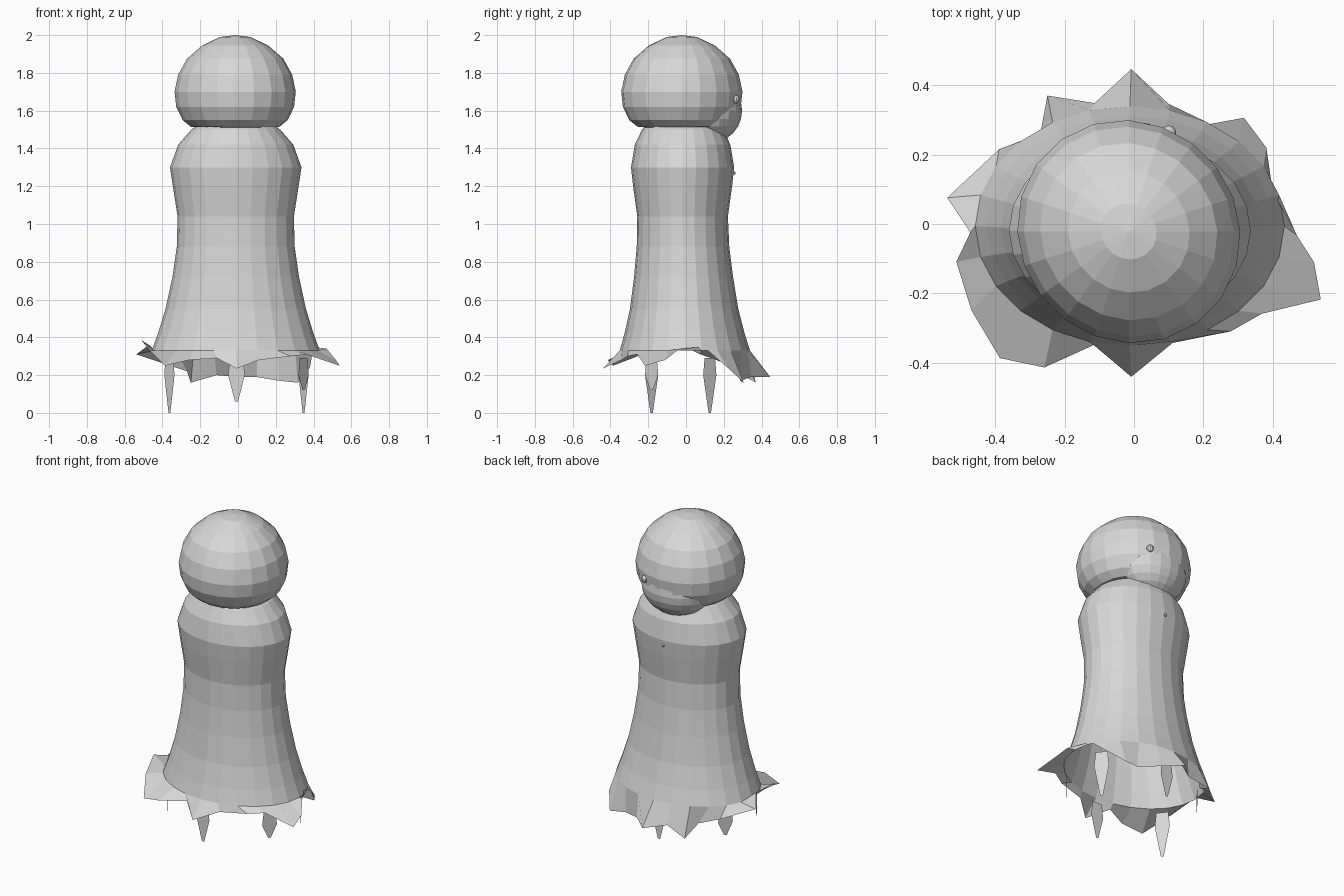
import bpy
import bmesh
from math import sin, cos, pi, radians
from mathutils import Matrix, Vector

old = bpy.data.objects.get("Cube")
if old:
    bpy.data.objects.remove(old, do_unlink=True)

grey = bpy.data.materials.new("plain grey")
grey.use_nodes = True
colour = (0.68, 0.68, 0.68, 1)
grey.diffuse_color = colour
grey.node_tree.nodes["Principled BSDF"].inputs["Base Color"].default_value = colour


def finish(name, bm):
    """Turn a bmesh into a flat shaded grey object."""
    bmesh.ops.recalc_face_normals(bm, faces=bm.faces)
    mesh = bpy.data.meshes.new(name)
    bm.to_mesh(mesh)
    bm.free()
    mesh.materials.append(grey)
    obj = bpy.data.objects.new(name, mesh)
    bpy.context.collection.objects.link(obj)
    return obj


def ring(bm, count, place):
    """Make one loop of vertices; place(k, angle) gives each position."""
    return [bm.verts.new(place(k, 2 * pi * k / count)) for k in range(count)]


def bridge(bm, a, b):
    n = len(a)
    for k in range(n):
        bm.faces.new((a[k], a[(k + 1) % n], b[(k + 1) % n], b[k]))


def ball(name, centre, size, segments, rings):
    bm = bmesh.new()
    bmesh.ops.create_uvsphere(
        bm, u_segments=segments, v_segments=rings, radius=1,
        matrix=Matrix.Translation(centre) @ Matrix.Diagonal((*size, 1)))
    return finish(name, bm)


# Head: a slightly skewed round with a flattened underside
bm = bmesh.new()
cx, cy = -0.015, -0.022
profile = [(0.08, 1.99), (0.175, 1.945), (0.255, 1.875), (0.302, 1.79),
           (0.321, 1.70), (0.312, 1.62), (0.278, 1.55), (0.235, 1.515)]


def head_point(r, z, a):
    r *= 1 - 0.025 * sin(2 * a)
    return cx + r * cos(a), cy + r * sin(a), z


loops = [ring(bm, 20, lambda k, a: head_point(r, z, a)) for r, z in profile]
for a, b in zip(loops, loops[1:]):
    bridge(bm, a, b)
for loop, z in ((loops[0], 2.0), (loops[-1], 1.495)):
    tip = bm.verts.new((cx, cy, z))
    for k in range(len(loop)):
        bm.faces.new((loop[k], loop[(k + 1) % len(loop)], tip))
finish("head", bm)

# Lump low on the back of the head, a bead above it and a small button
ball("head_lump", (-0.025, 0.13, 1.6), (0.215, 0.167, 0.17), 20, 12)
ball("bead", (0.1, 0.262, 1.66), (0.022, 0.022, 0.022), 10, 8)
ball("button", (-0.02, 0.254, 1.27), (0.009, 0.009, 0.009), 8, 6)

# Robe: oval rings from neck to skirt, ending in a ragged flared hem
bm = bmesh.new()
body = [(0.19, 0.18, 1.53), (0.235, 0.215, 1.5), (0.305, 0.253, 1.42),
        (0.348, 0.273, 1.3), (0.333, 0.262, 1.2), (0.308, 0.24, 1.04),
        (0.312, 0.245, 0.88), (0.335, 0.262, 0.72), (0.372, 0.287, 0.55),
        (0.412, 0.318, 0.42), (0.445, 0.345, 0.33)]
loops = [ring(bm, 24, lambda k, a: (-0.012 + rx * cos(a),
                                    -0.018 * min(1, z) + ry * sin(a), z))
         for rx, ry, z in body]
turn = [-4, 13, 30, 44, 53, 74, 91, 108, 124, 136, 151, 172,
        183, 192, 208, 225, 238, 252, 269, 288, 312, 325, 338, 348]
reach = [.47, .41, .44, .44, .36, .36, .446, .366, .446, .375, .444, .543,
         .472, .523, .53, .546, .487, .365, .44, .36, .416, .45, .58, .53]
drop = [.34, .35, .24, .16, .17, .19, .19, .2, .16, .22, .26, .31,
        .36, .385, .33, .25, .28, .29, .235, .28, .3, .31, .25, .28]
loops.append(ring(bm, 24, lambda k, a: (reach[k] * cos(radians(turn[k])),
                                        reach[k] * sin(radians(turn[k])),
                                        drop[k])))
for a, b in zip(loops, loops[1:]):
    bridge(bm, a, b)
finish("robe", bm)

# Thin pointed tatters of three lengths hanging inside the hem
for i in range(6):
    a = radians(30 + 60 * i)
    centre = Vector((-0.008 + 0.41 * cos(a), -0.028 + 0.308 * sin(a), 0))
    side = Vector((-0.41 * sin(a), 0.308 * cos(a), 0)).normalized()
    low = 0.06 * (i % 3)
    bm = bmesh.new()
    outline = [(-0.035, 0.29), (-0.044, 0.2), (-0.008, low),
               (0.008, low), (0.044, 0.2), (0.035, 0.29)]
    bm.faces.new([bm.verts.new(centre + side * s + Vector((0, 0, z)))
                  for s, z in outline])
    finish(f"hem_tatter_{i + 1}", bm)
